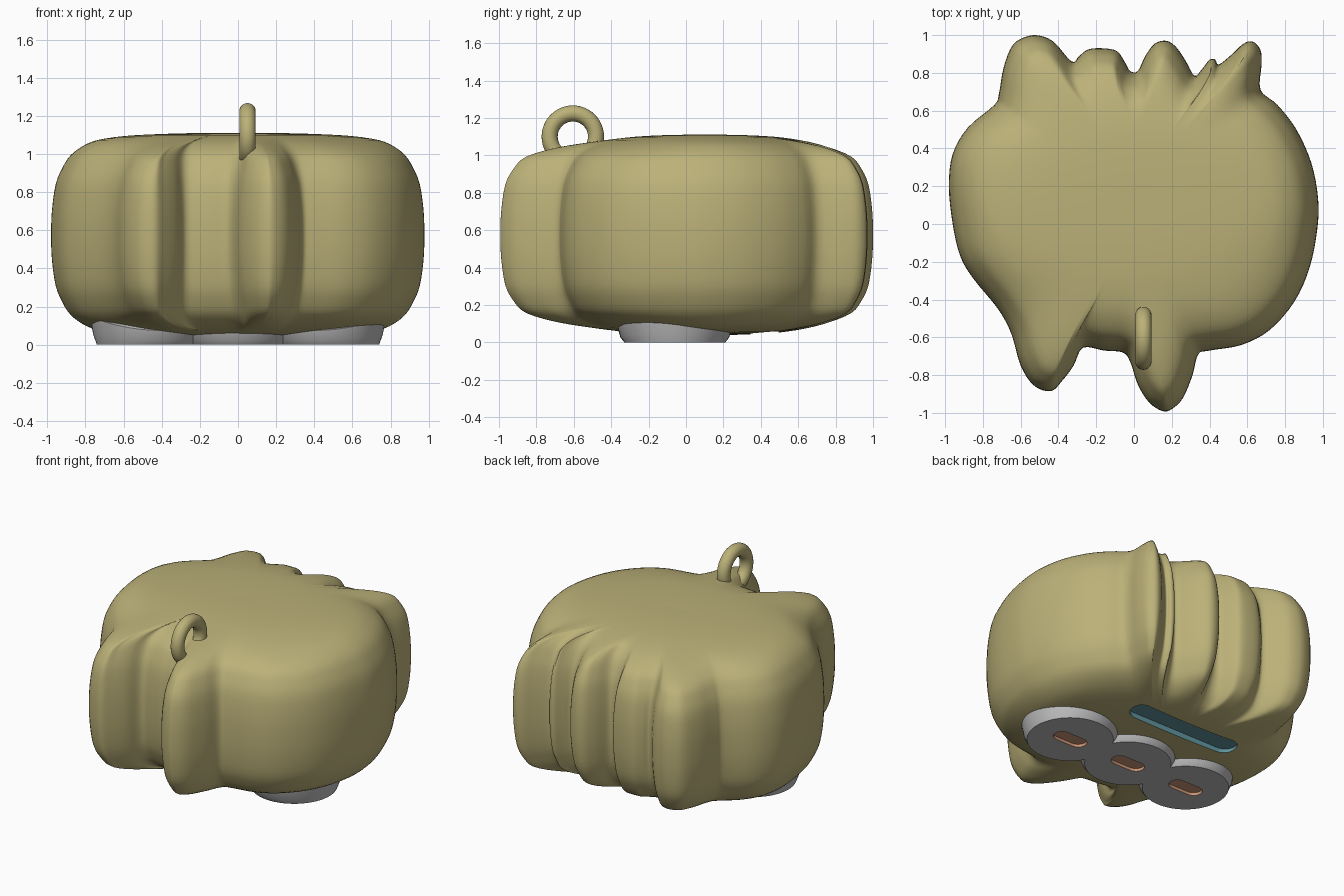
import bpy, bmesh
from math import sin, cos, pi, atan2, acos, radians
from mathutils import Vector

if "Cube" in bpy.data.objects:
    bpy.data.objects.remove(bpy.data.objects["Cube"])


def material(name, rgb):
    m = bpy.data.materials.new(name)
    m.diffuse_color = (*rgb, 1)
    m.use_nodes = True
    m.node_tree.nodes["Principled BSDF"].inputs["Base Color"].default_value = m.diffuse_color
    return m


def catmull(pts, n, closed):
    """Smooth curve through points, n samples per span."""
    pts = [Vector(p) for p in pts]
    k = len(pts)
    get = (lambda i: pts[i % k]) if closed else (lambda i: pts[max(0, min(k - 1, i))])
    out = []
    for i in range(k if closed else k - 1):
        a, b, c, d = (get(i + j) for j in (-1, 0, 1, 2))
        for s in range(n):
            t = s / n
            out.append(0.5 * (2 * b + (c - a) * t + (2 * a - 5 * b + 4 * c - d) * t**2
                              + (3 * b - a - 3 * c + d) * t**3))
    return out if closed else out + [pts[-1]]


def loft(name, rings, mat, angle=40):
    """Solid skinned through equal-length rings, capped at both ends."""
    bm = bmesh.new()
    rows = [[bm.verts.new(p) for p in r] for r in rings]
    n = len(rows[0])
    for lo, hi in zip(rows, rows[1:]):
        for i in range(n):
            j = (i + 1) % n
            bm.faces.new((lo[i], lo[j], hi[j], hi[i]))
    bm.faces.new(rows[0])
    bm.faces.new(rows[-1])
    bmesh.ops.recalc_face_normals(bm, faces=bm.faces)
    me = bpy.data.meshes.new(name)
    bm.to_mesh(me)
    bm.free()
    ob = bpy.data.objects.new(name, me)
    bpy.context.collection.objects.link(ob)
    me.materials.append(mat)
    smooth(ob, angle)
    return ob


def smooth(ob, angle=40):
    bpy.ops.object.select_all(action='DESELECT')
    ob.select_set(True)
    bpy.context.view_layer.objects.active = ob
    bpy.ops.object.shade_smooth_by_angle(angle=radians(angle))


def recess(target, x, y, length, width, depth_z, mat):
    """Carve a round-ended slot upward from below; walls and floor take mat."""
    r, h = width / 2, length / 2 - width / 2
    arc = [pi * i / 12 for i in range(13)]
    shape = [(x + h + r * sin(a), y - r * cos(a)) for a in arc]
    shape += [(x - h - r * sin(a), y + r * cos(a)) for a in arc]
    cutter = loft("slot_cutter", [[(px, py, z) for px, py in shape] for z in (-0.1, depth_z)], mat)
    cutter.hide_render = True
    bpy.context.view_layer.objects.active = target
    mod = target.modifiers.new("slot", 'BOOLEAN')
    mod.operation, mod.object, mod.solver = 'DIFFERENCE', cutter, 'EXACT'
    mod.material_mode = 'TRANSFER'
    bpy.ops.object.modifier_apply(modifier=mod.name)
    bpy.data.objects.remove(cutter)


khaki = material("khaki", (0.50, 0.44, 0.19))
grey = material("grey", (0.5, 0.5, 0.5))
teal = material("teal", (0.12, 0.30, 0.35))
brown = material("brown", (0.60, 0.30, 0.18))

# Body: top-view outline with toes at the back and two lobes at the front
outline = catmull([
    (-.98, .2), (-.96, .37), (-.88, .51), (-.74, .63), (-.715, .69), (-.69, .83), (-.64, .95),
    (-.56, .995), (-.49, .995), (-.42, .96), (-.33, .86), (-.29, .89), (-.24, .925),
    (-.16, .93), (-.09, .915), (-.05, .86), (-.02, .81), (.02, .81), (.06, .89), (.11, .955),
    (.17, .97), (.22, .94), (.27, .87), (.32, .785), (.36, .82), (.40, .87), (.43, .87),
    (.45, .845), (.52, .90), (.58, .955), (.63, .965), (.67, .92), (.675, .84), (.67, .71),
    (.76, .63), (.86, .50), (.94, .32), (.975, .13), (.97, -.03), (.93, -.23), (.85, -.41),
    (.72, -.56), (.57, -.64), (.40, -.67), (.34, -.69), (.31, -.80), (.26, -.92), (.20, -.98),
    (.15, -.99), (.08, -.945), (.02, -.85), (-.02, -.73), (-.06, -.68), (-.16, -.67),
    (-.27, -.655), (-.32, -.75), (-.38, -.83), (-.44, -.885), (-.53, -.855), (-.60, -.75),
    (-.65, -.58), (-.72, -.45), (-.85, -.29), (-.92, -.17), (-.96, 0)], 4, True)

# Inward normals of the outline, softened so narrow tips do not fold
count = len(outline)
inward = []
for i in range(count):
    t = (outline[(i + 5) % count] - outline[i - 5]).normalized()
    inward.append(Vector((t.y, -t.x)))

# Profile rows: height, scale, blend from lobed outline to ellipse, inset
half = [(0, 1, 0, 0), (.25, .998, 0, .003), (.5, .99, 0, .015), (.66, .97, .02, .03),
        (.78, .94, .08, .042), (.87, .875, .35, .04), (.93, .775, .75, .02), (.97, .61, 1, 0),
        (.99, .42, 1, 0), (1, .2, 1, 0), (1, .02, 1, 0)]
profile = catmull([(-h, s, b, o) for h, s, b, o in half[:0:-1]] + half, 3, False)
mid = Vector((0, .1))
rings = []
for h, s, b, inset in profile:
    ring = []
    for p, n in zip(outline, inward):
        d = p - mid
        a = atan2(d.y / .7, d.x / .98)
        e = Vector((.98 * cos(a), .70 * sin(a)))
        q = mid + s * d.lerp(e, min(1, max(0, b))) + n * max(0, inset)
        ring.append((q.x, q.y, .575 + .535 * h))
    rings.append(ring)
body = loft("puffy_body", rings, khaki, 60)

# Teal slot under the body
recess(body, -.05, .42, .83, .15, .08, teal)
smooth(body, 60)

# Hanging ring
bpy.ops.mesh.primitive_torus_add(location=(.05, -.605, 1.1), rotation=(0, pi / 2, 0),
                                 major_radius=.124, minor_radius=.043,
                                 major_segments=48, minor_segments=20)
loop = bpy.context.object
loop.name = "hanging_ring"
loop.data.materials.append(khaki)
smooth(loop, 60)

# Base plate: three merged discs with a sloping rim that follows the belly
centres = (.47, 0, -.47)


def plate_ring(r, z, lift):
    clip = acos(.235 / r)          # where neighbouring discs meet
    upper = []
    for c in centres:
        start = 0 if c > 0 else clip
        end = pi if c < 0 else pi - clip
        for i in range(24 if c >= 0 else 25):
            a = start + (end - start) * i / 24
            upper.append((c + r * cos(a), r * sin(a)))
    full = upper + [(x, -y) for x, y in upper[-2:0:-1]]
    return [(x, y - .06, z + lift * max(0, abs(x) - .4)**2) for x, y in full]


plate = loft("base_plate", [plate_ring(.27, 0, 0), plate_ring(.29, .025, .25),
                            plate_ring(.305, .075, .5), plate_ring(.24, .13, 0)], grey, 30)

# Plain brown insets in the discs
for c in centres:
    recess(plate, c, -.06, .24, .11, .02, brown)
smooth(plate, 30)
